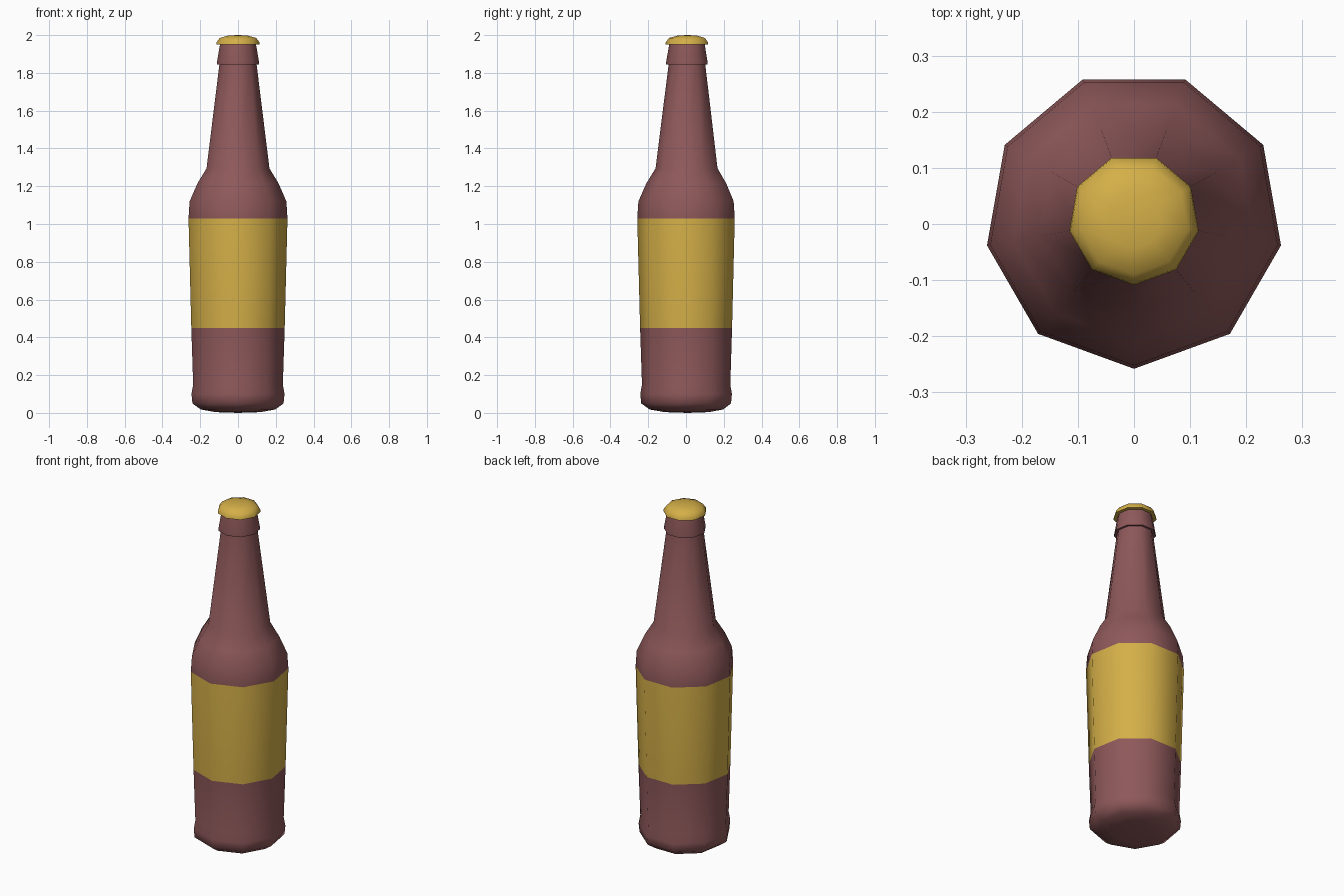
import bpy, bmesh, math

if "Cube" in bpy.data.objects:
    bpy.data.objects.remove(bpy.data.objects["Cube"])

SIDES = 9
Y_OFF = 0.008  # centres the nine-sided bounds


def material(name, rgb):
    m = bpy.data.materials.new(name)
    m.diffuse_color = (*rgb, 1.0)
    m.use_nodes = True
    m.node_tree.nodes["Principled BSDF"].inputs["Base Color"].default_value = m.diffuse_color
    return m


glass = material("brown_glass", (0.27, 0.098, 0.102))
gold = material("gold_paper", (0.66, 0.43, 0.065))


def lathe(name, profile, mats, rule=lambda z: 0):
    """Spin (radius, z) points into nine-sided rings; zero radius is a pole."""
    bm = bmesh.new()
    rings = []
    for r, z in profile:
        if r == 0:
            rings.append([bm.verts.new((0, Y_OFF, z))] * SIDES)
        else:
            angles = [math.radians(-90) + math.tau * i / SIDES for i in range(SIDES)]
            rings.append([bm.verts.new((r * math.cos(a), Y_OFF + r * math.sin(a), z))
                          for a in angles])
    for low, high in zip(rings, rings[1:]):
        for i in range(SIDES):
            j = (i + 1) % SIDES
            corners = list(dict.fromkeys((low[i], low[j], high[j], high[i])))
            f = bm.faces.new(corners)
            f.material_index = rule(f.calc_center_median().z)
    bmesh.ops.recalc_face_normals(bm, faces=bm.faces)
    mesh = bpy.data.meshes.new(name)
    bm.to_mesh(mesh)
    bm.free()
    for m in mats:
        mesh.materials.append(m)
    obj = bpy.data.objects.new(name, mesh)
    bpy.context.collection.objects.link(obj)
    bpy.ops.object.select_all(action='DESELECT')
    bpy.context.view_layer.objects.active = obj
    obj.select_set(True)
    bpy.ops.object.shade_smooth_by_angle(angle=math.radians(55))
    return obj


# Bottle: base, body with wrapped label band, shoulder, neck and lip
lathe("bottle", [
    (0, 0.0), (0.12, 0.004), (0.2, 0.018), (0.245, 0.05), (0.25, 0.1), (0.241, 0.15),
    (0.251, 0.45), (0.266, 1.03), (0.26, 1.12), (0.218, 1.215), (0.169, 1.295),
    (0.1, 1.845), (0.113, 1.845), (0.113, 1.858), (0.097, 1.95), (0, 1.95),
], [glass, gold], lambda z: 1 if 0.45 < z < 1.03 else 0)

# Cap: flared rim with a domed top
lathe("bottle_cap", [
    (0, 1.949), (0.117, 1.949), (0.115, 1.962), (0.098, 1.985), (0.05, 1.998), (0, 2.0),
], [gold])
